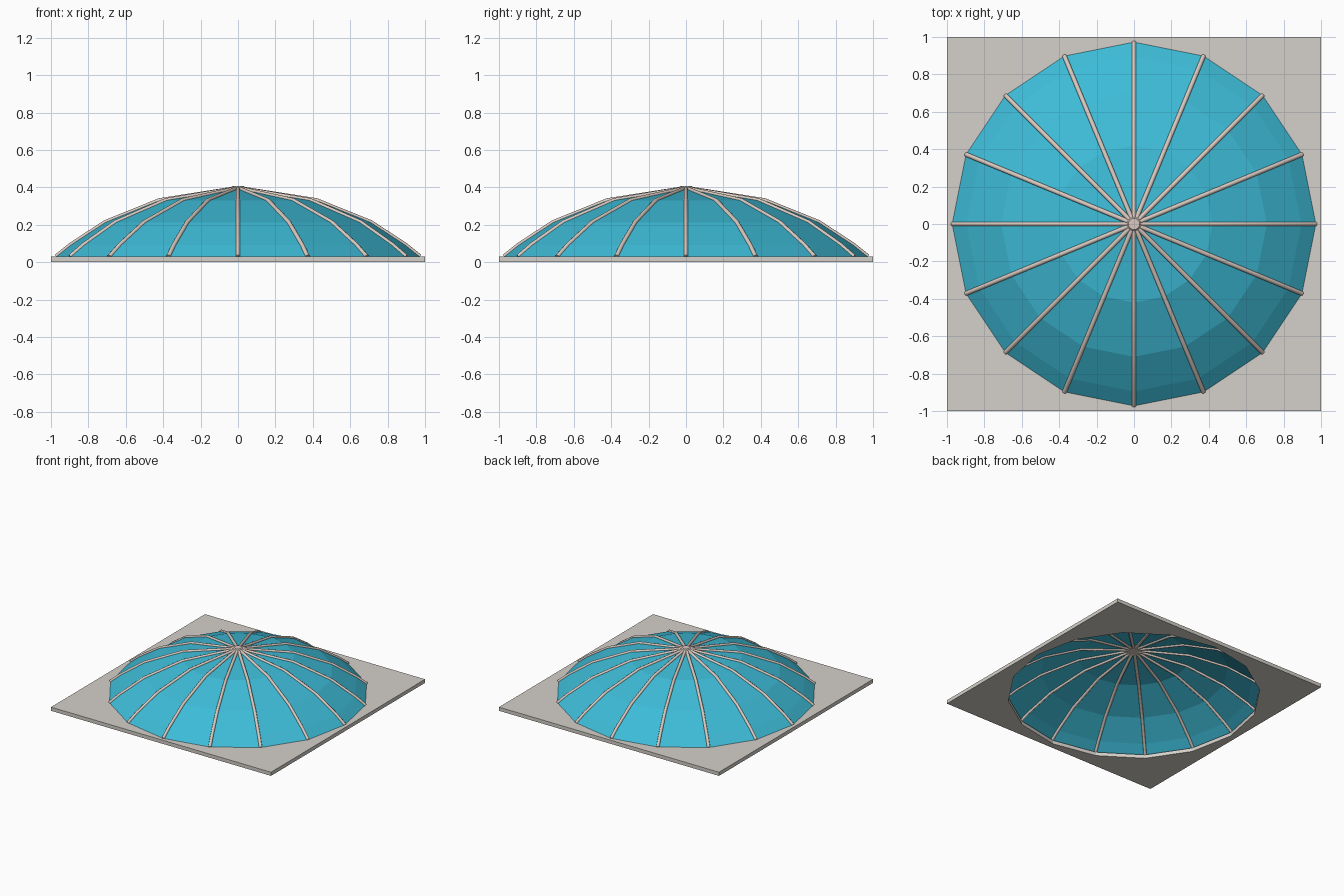
import bpy, bmesh, math

if "Cube" in bpy.data.objects:
    bpy.data.objects.remove(bpy.data.objects["Cube"])

SIDES = 16
# dome profile: (radius, height) from apex to eave
PROFILE = [(0.0, 0.396), (0.42, 0.33), (0.71, 0.213), (0.895, 0.092), (0.972, 0.03)]


def material(name, rgb):
    m = bpy.data.materials.new(name)
    m.diffuse_color = (*rgb, 1)
    m.use_nodes = True
    m.node_tree.nodes["Principled BSDF"].inputs["Base Color"].default_value = m.diffuse_color
    return m


stone = material("pale stone", (0.66, 0.63, 0.585))
glass = material("turquoise glass", (0.047, 0.50, 0.68))
metal = material("warm grey metal", (0.68, 0.58, 0.52))


def ring_point(r, z, i):
    a = 2 * math.pi * i / SIDES
    return (r * math.cos(a), r * math.sin(a), z)


# base plate with a sixteen-sided opening
bpy.ops.mesh.primitive_cylinder_add(vertices=SIDES, radius=0.95, depth=0.2, location=(0, 0, 0.015))
cutter = bpy.context.object
cutter.name = "opening_cutter"
cutter.hide_render = True
bpy.ops.mesh.primitive_cube_add(size=2, location=(0, 0, 0.015))
plate = bpy.context.object
plate.name = "base_plate"
plate.scale = (1, 1, 0.015)
bpy.ops.object.transform_apply(location=False, rotation=False, scale=True)
plate.data.materials.append(stone)
cut = plate.modifiers.new("opening", 'BOOLEAN')
cut.operation = 'DIFFERENCE'
cut.solver = 'EXACT'
cut.object = cutter
bpy.ops.object.modifier_apply(modifier=cut.name)
bpy.data.objects.remove(cutter)

# faceted glass dome
bm = bmesh.new()
apex = bm.verts.new((0, 0, PROFILE[0][1]))
rings = [[bm.verts.new(ring_point(r, z, i)) for i in range(SIDES)] for r, z in PROFILE[1:]]
for i in range(SIDES):
    j = (i + 1) % SIDES
    bm.faces.new((apex, rings[0][i], rings[0][j]))
    for upper, lower in zip(rings, rings[1:]):
        bm.faces.new((upper[i], lower[i], lower[j], upper[j]))
mesh = bpy.data.meshes.new("glass_dome")
bm.to_mesh(mesh)
bm.free()
mesh.materials.append(glass)
bpy.context.collection.objects.link(bpy.data.objects.new("glass_dome", mesh))

# round ribs along every dome edge
curve = bpy.data.curves.new("dome_ribs", 'CURVE')
curve.dimensions = '3D'
curve.bevel_depth = 0.012
curve.bevel_resolution = 2
curve.use_fill_caps = True
for i in range(SIDES):
    spline = curve.splines.new('POLY')
    spline.points.add(len(PROFILE) - 1)
    for p, (r, z) in zip(spline.points, PROFILE):
        p.co = (*ring_point(r, z, i), 1)
curve.materials.append(metal)
ribs = bpy.data.objects.new("dome_ribs", curve)
bpy.context.collection.objects.link(ribs)
bpy.ops.object.select_all(action='DESELECT')
ribs.select_set(True)
bpy.context.view_layer.objects.active = ribs
bpy.ops.object.convert(target='MESH')
bpy.ops.object.shade_smooth_by_angle(angle=math.radians(50))

# small hub where the ribs meet
bpy.ops.mesh.primitive_cone_add(vertices=SIDES, radius1=0.058, radius2=0.03, depth=0.028,
                                location=(0, 0, 0.394))
hub = bpy.context.object
hub.name = "crown_hub"
hub.data.materials.append(metal)
